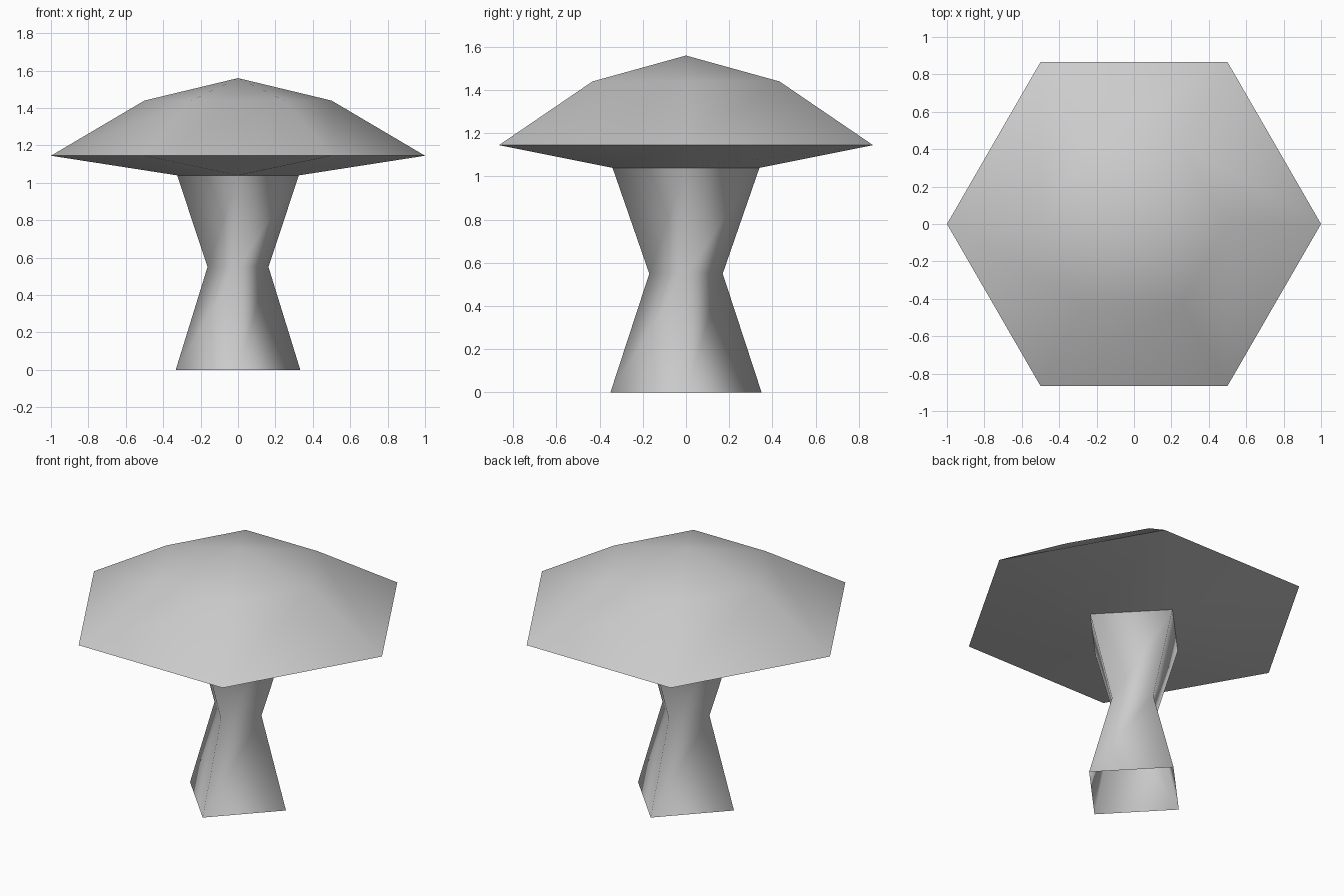
import bpy, bmesh, math

cube = bpy.data.objects.get("Cube")
if cube:
    bpy.data.objects.remove(cube, do_unlink=True)

grey = bpy.data.materials.new("plain grey")
grey.use_nodes = True
grey.diffuse_color = (0.6, 0.6, 0.6, 1)
grey.node_tree.nodes["Principled BSDF"].inputs["Base Color"].default_value = (0.6, 0.6, 0.6, 1)

STEM_TOP = 1.04


def ring(bm, sides, rx, ry, z):
    """Ring of vertices with its first corner on +x."""
    angles = [math.tau * i / sides for i in range(sides)]
    return [bm.verts.new((rx * math.cos(a), ry * math.sin(a), z)) for a in angles]


def bridge(bm, low, high):
    """Faces between two rings with equal numbers of corners."""
    n = len(low)
    for i in range(n):
        j = (i + 1) % n
        bm.faces.new((low[i], low[j], high[j], high[i]))


def finish(bm, name, sharp_angle):
    mesh = bpy.data.meshes.new(name)
    bm.to_mesh(mesh)
    bm.free()
    mesh.materials.append(grey)
    obj = bpy.data.objects.new(name, mesh)
    bpy.context.collection.objects.link(obj)
    bpy.ops.object.select_all(action="DESELECT")
    obj.select_set(True)
    bpy.context.view_layer.objects.active = obj
    bpy.ops.object.shade_smooth_by_angle(angle=math.radians(sharp_angle))


# Four-sided waisted stem, open underneath
bm = bmesh.new()
levels = [ring(bm, 4, 0.333, 0.35, 0), ring(bm, 4, 0.163, 0.17, 0.55),
          ring(bm, 4, 0.325, 0.34, STEM_TOP)]
for low, high in zip(levels, levels[1:]):
    bridge(bm, low, high)
finish(bm, "stem", 180)

# Six-sided cap: two slopes rising to a point
bm = bmesh.new()
rim = ring(bm, 6, 1, 1, 1.145)
shoulder = ring(bm, 6, 0.5, 0.5, 1.44)
bridge(bm, rim, shoulder)
tip = bm.verts.new((0, 0, 1.56))
for i in range(6):
    bm.faces.new((shoulder[i], shoulder[(i + 1) % 6], tip))

# Underside of the cap, narrowing from the rim to the stem corners
right, back, left, front = ring(bm, 4, 0.325, 0.34, STEM_TOP)
for start, side, middle, other in ((0, right, back, left), (3, left, front, right)):
    a, b, c, d = [rim[(start + i) % 6] for i in range(4)]
    bm.faces.new((b, a, side, middle))
    bm.faces.new((c, b, middle))
    bm.faces.new((d, c, middle, other))
finish(bm, "cap", 80)
